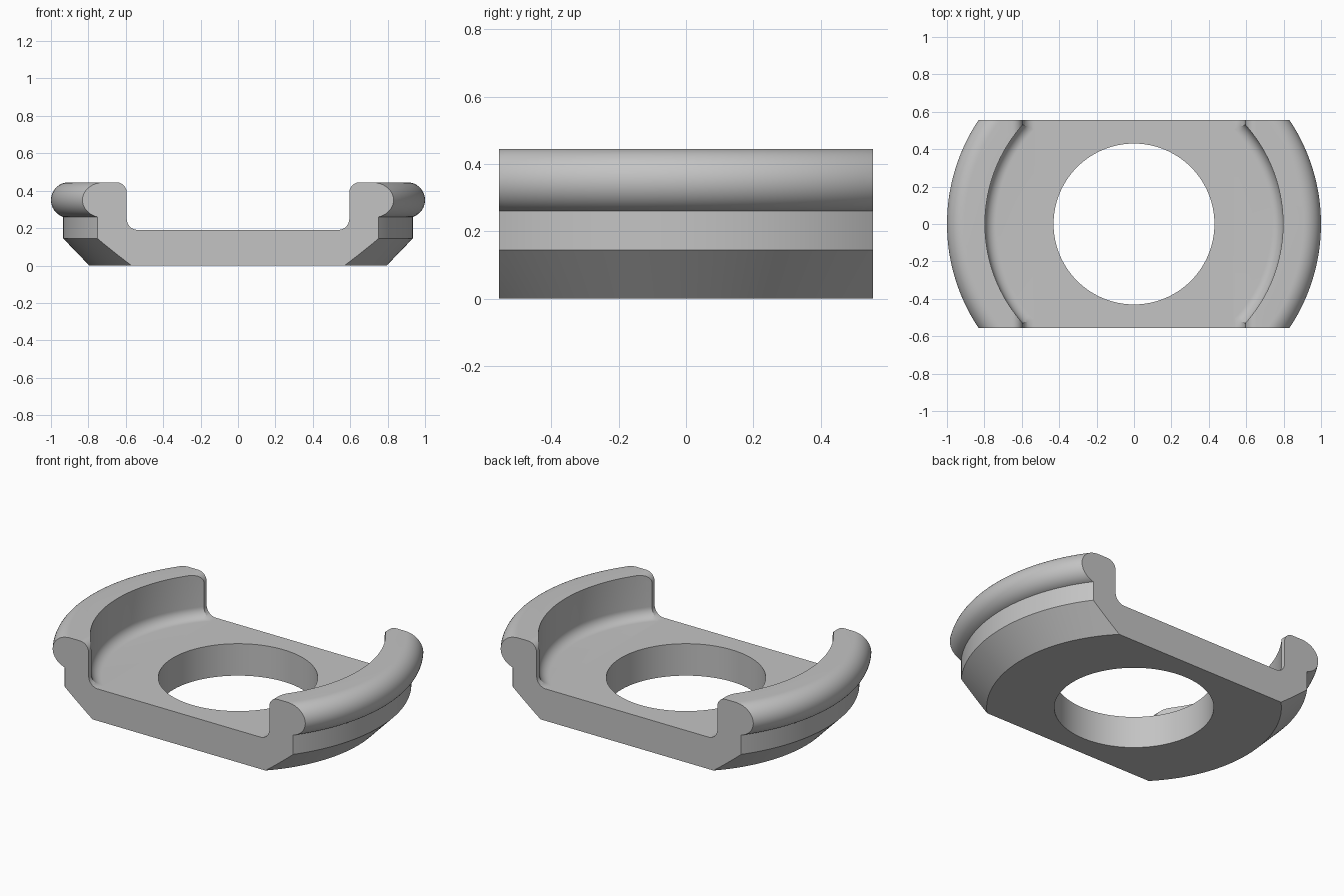
import bpy, bmesh, math
from math import sin, cos, pi

cube = bpy.data.objects.get("Cube")
if cube:
    bpy.data.objects.remove(cube, do_unlink=True)

HALF_DEPTH = 0.555
FLOOR, TOP = 0.19, 0.445
STEPS = 192

grey = bpy.data.materials.new("plain grey")
grey.use_nodes = True
COLOUR = (0.55, 0.55, 0.55, 1)
grey.diffuse_color = COLOUR
grey.node_tree.nodes["Principled BSDF"].inputs["Base Color"].default_value = COLOUR


def arc(cx, cz, r, start, end, n=12):
    angles = [math.radians(start + (end - start) * i / n) for i in range(n + 1)]
    return [(cx + r * cos(a), cz + r * sin(a)) for a in angles]


def make_object(name, bm):
    bmesh.ops.recalc_face_normals(bm, faces=bm.faces)
    mesh = bpy.data.meshes.new(name)
    bm.to_mesh(mesh)
    bm.free()
    mesh.materials.append(grey)
    obj = bpy.data.objects.new(name, mesh)
    bpy.context.collection.objects.link(obj)
    return obj


def lathe(name, profile):
    """Solid of revolution; the first and last rings are capped flat."""
    bm = bmesh.new()
    rings = [[bm.verts.new((r * cos(2 * pi * i / STEPS), r * sin(2 * pi * i / STEPS), z))
              for i in range(STEPS)] for r, z in profile]
    for a, b in zip(rings, rings[1:]):
        for i in range(STEPS):
            j = (i + 1) % STEPS
            bm.faces.new((a[i], a[j], b[j], b[i]))
    bm.faces.new(rings[0])
    bm.faces.new(rings[-1])
    return make_object(name, bm)


def prism(name, outline, half):
    """Outline in x and z, extruded along y."""
    bm = bmesh.new()
    face = bm.faces.new([bm.verts.new((x, -half, z)) for x, z in outline])
    ext = bmesh.ops.extrude_face_region(bm, geom=[face])
    verts = [v for v in ext["geom"] if isinstance(v, bmesh.types.BMVert)]
    bmesh.ops.translate(bm, verts=verts, vec=(0, 2 * half, 0))
    return make_object(name, bm)


# Round body: chamfered foot, straight band and rounded rim
body = lathe("clip_body", [(0.795, 0), (0.935, 0.145), (0.935, 0.26)]
             + arc(0.905, 0.35, 0.095, -66, 90, 20))

# Flat front and back
side_block = prism("side_trim", [(-1.2, -0.2), (1.2, -0.2), (1.2, 0.7), (-1.2, 0.7)], HALF_DEPTH)

# Round pocket with a filleted floor
pocket = lathe("round_pocket", arc(0.737, FLOOR + 0.06, 0.06, -90, 0) + [(0.797, 0.7)])

# Straight channel with filleted floor and rounded top corners
right_half = (arc(0.535, FLOOR + 0.06, 0.06, -90, 0)
              + arc(0.65, TOP - 0.055, 0.055, 180, 91) + [(0.65, 0.7)])
channel = prism("straight_channel",
                right_half + [(-x, z) for x, z in reversed(right_half)], 0.8)

# Central hole
hole = lathe("centre_hole", [(0.43, -0.2), (0.43, 0.7)])

for cutter, mode in ((side_block, "INTERSECT"), (pocket, "DIFFERENCE"),
                     (channel, "DIFFERENCE"), (hole, "DIFFERENCE")):
    mod = body.modifiers.new(cutter.name, "BOOLEAN")
    mod.operation, mod.object, mod.solver = mode, cutter, "EXACT"
    cutter.hide_render = True

# Apply the cuts and remove the cutters
bpy.context.view_layer.objects.active = body
body.select_set(True)
for mod in list(body.modifiers):
    bpy.ops.object.modifier_apply(modifier=mod.name)
for cutter in (side_block, pocket, channel, hole):
    bpy.data.objects.remove(cutter, do_unlink=True)

bpy.ops.object.select_all(action="DESELECT")
body.select_set(True)
bpy.ops.object.shade_smooth_by_angle(angle=math.radians(25))
